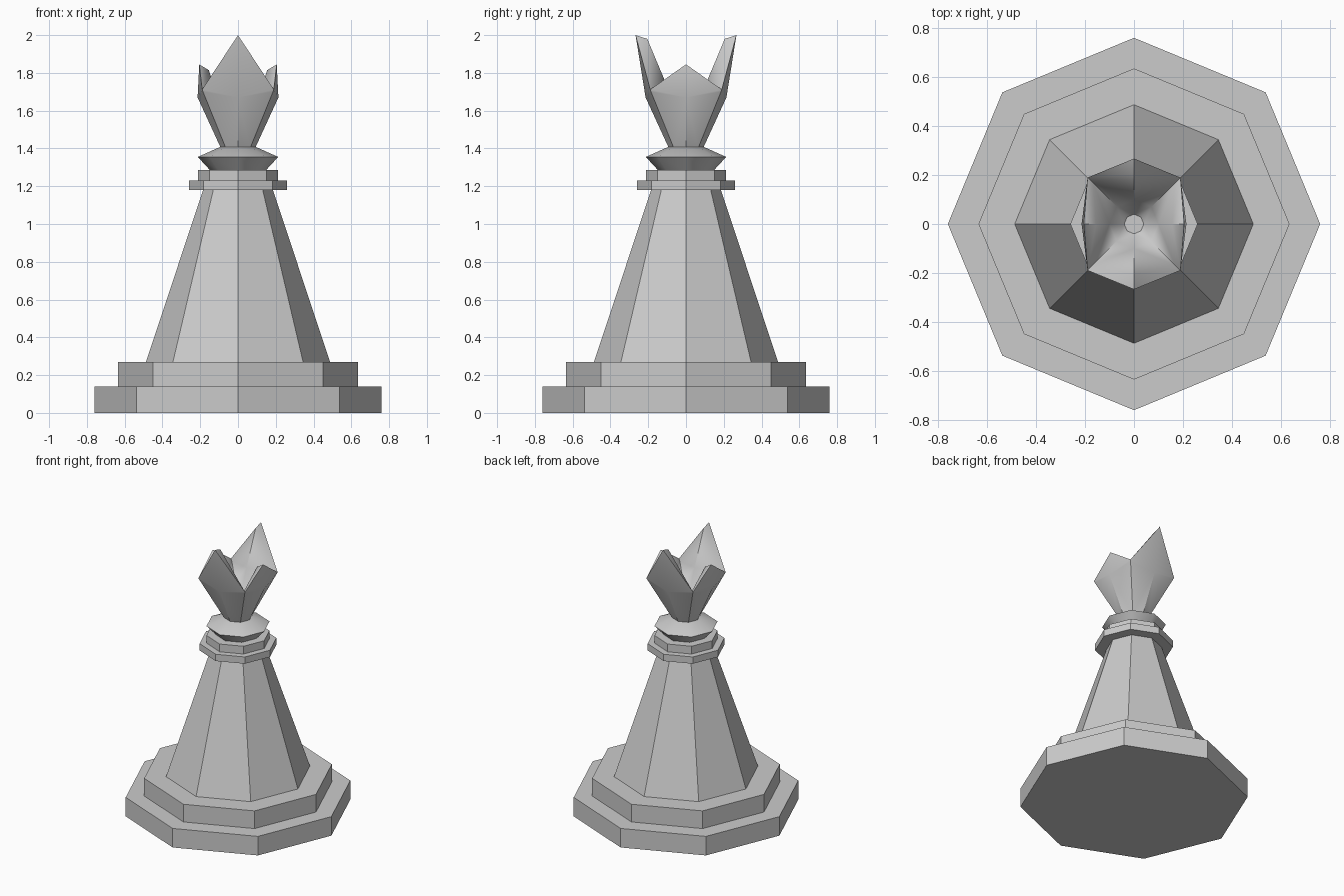
import bpy, bmesh
from math import cos, sin, pi, radians

if "Cube" in bpy.data.objects:
    bpy.data.objects.remove(bpy.data.objects["Cube"])


def make_object(name, rings, smooth=None):
    """Skin a stack of eight-point rings and cap both ends."""
    bm = bmesh.new()
    loops = [[bm.verts.new(p) for p in ring] for ring in rings]
    for a, b in zip(loops, loops[1:]):
        for i in range(8):
            j = (i + 1) % 8
            bm.faces.new((a[i], a[j], b[j], b[i]))
    bm.faces.new(loops[0][::-1])
    bm.faces.new(loops[-1])
    # triangulate bent quads from their diagonal corners
    bent = [f for f in bm.faces if len(f.verts) == 4 and smooth]
    bmesh.ops.triangulate(bm, faces=bent, quad_method='SHORT_EDGE')
    bmesh.ops.recalc_face_normals(bm, faces=bm.faces[:])
    me = bpy.data.meshes.new(name)
    bm.to_mesh(me)
    bm.free()
    ob = bpy.data.objects.new(name, me)
    bpy.context.collection.objects.link(ob)
    if smooth:
        bpy.ops.object.select_all(action='DESELECT')
        ob.select_set(True)
        bpy.context.view_layer.objects.active = ob
        bpy.ops.object.shade_smooth_by_angle(angle=radians(smooth))
    return ob


def octagon(r, z):
    return [(r * cos(i * pi / 4), r * sin(i * pi / 4), z) for i in range(8)]


def petal_ring(side, corner, front):
    """Ring from (radius, z) of the side, diagonal and front/back points."""
    pts = []
    for i in range(8):
        r, z = corner if i % 2 else (side if i % 4 == 0 else front)
        pts.append((r * cos(i * pi / 4), r * sin(i * pi / 4), z))
    return pts


# stepped base, tapered body and neck discs
for name, r0, z0, r1, z1 in [
    ("base_lower", 0.76, 0.0, 0.76, 0.14),
    ("base_upper", 0.635, 0.14, 0.635, 0.27),
    ("body", 0.487, 0.27, 0.185, 1.18),
    ("neck_disc_lower", 0.26, 1.18, 0.26, 1.23),
    ("neck_disc_upper", 0.213, 1.23, 0.213, 1.287),
]:
    make_object(name, [octagon(r0, z0), octagon(r1, z1)])

# flared collar
make_object("collar", [octagon(0.15, 1.287), octagon(0.213, 1.355),
                       octagon(0.09, 1.41)], 40)

# hollow crown: tall front and back petals, short side petals
make_object("crown", [
    octagon(0.09, 1.40),
    petal_ring((0.214, 1.67), (0.262, 1.70), (0.214, 1.67)),
    petal_ring((0.205, 1.845), (0.268, 1.712), (0.267, 2.0)),
    petal_ring((0.155, 1.815), (0.235, 1.705), (0.205, 1.98)),
    petal_ring((0.10, 1.66), (0.10, 1.62), (0.10, 1.73)),
    octagon(0.04, 1.57),
], 40)
